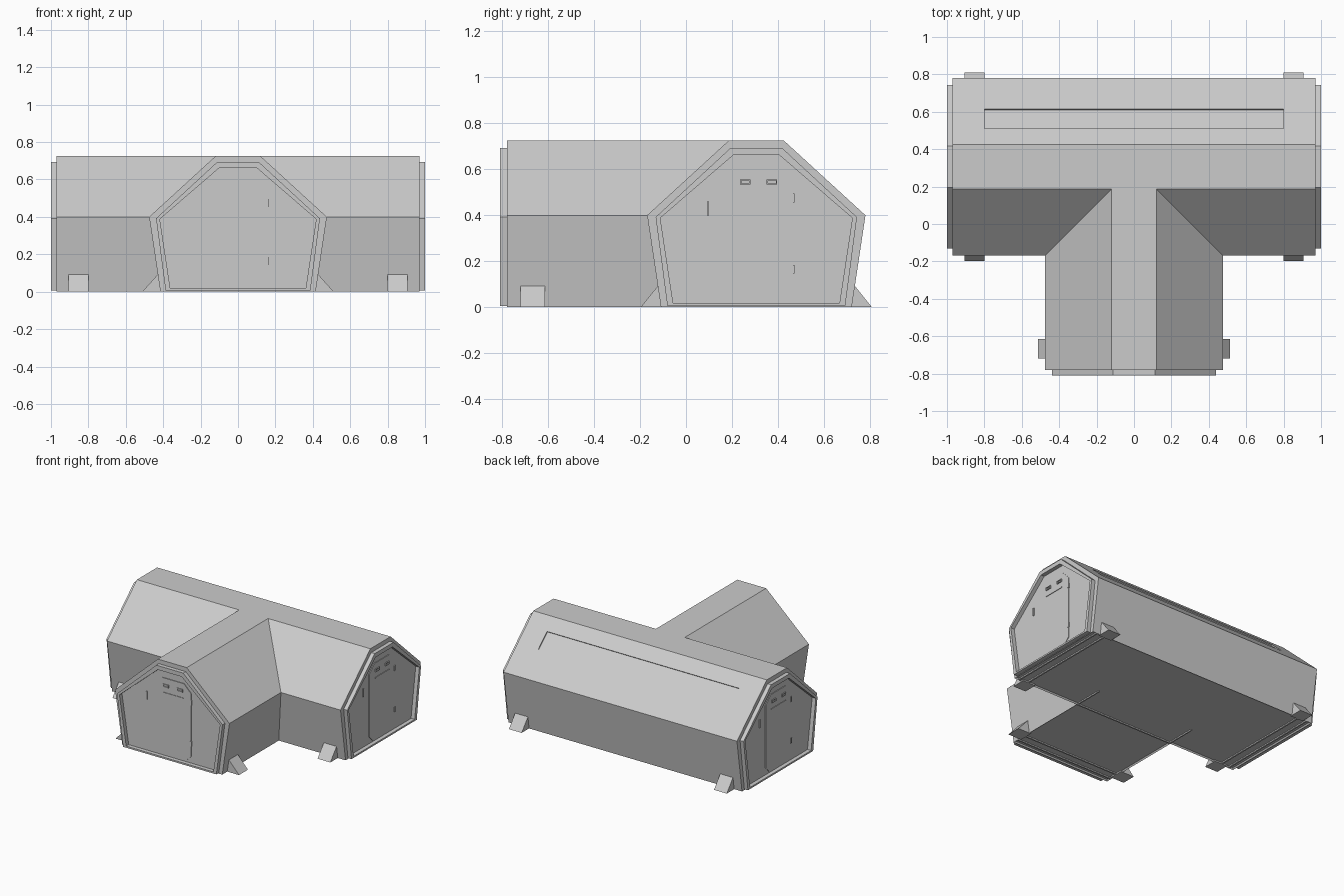
import bpy, bmesh, math
from mathutils import Matrix, Vector

if "Cube" in bpy.data.objects:
    bpy.data.objects.remove(bpy.data.objects["Cube"])

CY = 0.306                      # y of the long hall's centre line
END, STEM = 0.97, -0.78         # ends of the hall and of the front wing
SEC = [(0.415, 0.0), (0.475, 0.40), (0.12, 0.725)]   # half-width, height


def finish(bm, name, mat=Matrix()):
    bmesh.ops.remove_doubles(bm, verts=bm.verts, dist=1e-5)
    bmesh.ops.recalc_face_normals(bm, faces=bm.faces)
    me = bpy.data.meshes.new(name)
    bm.to_mesh(me)
    bm.free()
    ob = bpy.data.objects.new(name, me)
    ob.matrix_world = mat
    bpy.context.collection.objects.link(ob)
    return ob


def face(bm, pts):
    return bm.faces.new([bm.verts.new(p) for p in pts])


def prism(name, pts, d0, d1, mat=Matrix()):
    """Extrude an x-z outline outwards (towards local -y)."""
    bm = bmesh.new()
    f = face(bm, [(x, -d0, z) for x, z in pts])
    r = bmesh.ops.extrude_face_region(bm, geom=[f], use_keep_orig=True)
    vs = [g for g in r["geom"] if isinstance(g, bmesh.types.BMVert)]
    bmesh.ops.translate(bm, verts=vs, vec=(0, d0 - d1, 0))
    return finish(bm, name, mat)


def ring(name, outer, inner, d0, d1, mat):
    """Frame between two x-z outlines."""
    bm = bmesh.new()
    loops = [[(x, -d, z) for x, z in p]
             for p, d in ((outer, d0), (outer, d1), (inner, d1), (inner, d0))]
    n = len(outer)
    for a, b in zip(loops, loops[1:] + loops[:1]):
        for i in range(n):
            j = (i + 1) % n
            face(bm, [a[i], a[j], b[j], b[i]])
    return finish(bm, name, mat)


def rect(x, z, w, h):
    return [(x - w / 2, z - h / 2), (x + w / 2, z - h / 2),
            (x + w / 2, z + h / 2), (x - w / 2, z + h / 2)]


def hexa(bottom, z0, mid, zm, top, zt):
    right = [(bottom, z0), (mid, zm), (top, zt)]
    return right + [(-x, z) for x, z in reversed(right)]


def place(x, y, deg):
    return Matrix.Translation((x, y, 0)) @ Matrix.Rotation(math.radians(deg), 4, 'Z')


# T-shaped shell: mitred wall and roof strips sharing one section
def build_shell():
    bm = bmesh.new()
    for (h, z), (k, w) in zip(SEC, SEC[1:]):
        for s in (-1, 1):
            face(bm, [(s * END, CY - h, z), (s * h, CY - h, z),
                      (s * k, CY - k, w), (s * END, CY - k, w)])
            face(bm, [(s * h, STEM, z), (s * h, CY - h, z),
                      (s * k, CY - k, w), (s * k, STEM, w)])
        face(bm, [(-END, CY + h, z), (END, CY + h, z),
                  (END, CY + k, w), (-END, CY + k, w)])
    for h, z in (SEC[0], SEC[2]):
        face(bm, [(-END, CY - h, z), (-h, CY - h, z), (-h, STEM, z), (h, STEM, z),
                  (h, CY - h, z), (END, CY - h, z), (END, CY + h, z), (-END, CY + h, z)])
    outline = hexa(*SEC[0], *SEC[1], *SEC[2])
    face(bm, [(x, STEM, z) for x, z in outline])
    for s in (-1, 1):
        face(bm, [(s * END, CY + x, z) for x, z in outline])
    bmesh.ops.remove_doubles(bm, verts=bm.verts, dist=1e-5)
    bmesh.ops.recalc_face_normals(bm, faces=bm.faces)
    roof = next(f for f in bm.faces if f.normal.y > 0.3 and f.normal.z > 0.3)
    floor = next(f for f in bm.faces if f.normal.z < -0.9)
    # shallow slot in the rear roof
    normal = roof.normal.copy()
    bmesh.ops.inset_individual(bm, faces=[roof], thickness=0.05)
    mid_y = roof.calc_center_median().y
    for v in roof.verts:
        y = 0.51 if v.co.y < mid_y else 0.615
        z = 0.725 - (y - CY - 0.12) * 0.325 / 0.355
        v.co = Vector((math.copysign(0.798, v.co.x), y, z))
    slot = bmesh.ops.extrude_discrete_faces(bm, faces=[roof])["faces"][0]
    bmesh.ops.translate(bm, verts=list(slot.verts), vec=normal * -0.008)
    # floor slightly raised inside the wall edges
    bmesh.ops.inset_region(bm, faces=[floor], thickness=0.012)
    bmesh.ops.translate(bm, verts=list(floor.verts), vec=(0, 0, 0.01))
    finish(bm, "shell")


build_shell()

# End walls: raised frame, door and fittings on each of the three ends
ENDS = {"front": place(0, STEM, 0), "right": place(END, CY, 90), "left": place(-END, CY, -90)}
FRAME_OUT = hexa(0.387, 0.006, 0.438, 0.392, 0.112, 0.693)
FRAME_IN = hexa(0.362, 0.018, 0.418, 0.388, 0.10, 0.662)
DOOR = [(-0.14, 0.07), (-0.10, 0.03), (0.12, 0.03), (0.16, 0.07),
        (0.16, 0.54), (0.10, 0.60), (-0.08, 0.60), (-0.14, 0.54)]
for side, m in ENDS.items():
    ring(side + "_frame", FRAME_OUT, FRAME_IN, 0, 0.03, m)
    prism(side + "_door", DOOR, 0, 0.005, m)
    for i, x in enumerate((-0.048, 0.068)):
        ring(f"{side}_window_{i}", rect(x, 0.545, 0.046, 0.022),
             rect(x, 0.545, 0.034, 0.012), 0.004, 0.012, m)
    for i, z in enumerate((0.165, 0.475)):
        prism(f"{side}_hinge_{i}", rect(0.16, z, 0.012, 0.038), 0, 0.009, m)
    prism(side + "_door_rail", rect(0.01, 0.49, 0.17, 0.006), 0.004, 0.009, m)
    prism(side + "_handle", rect(-0.21, 0.43, 0.008, 0.06), 0, 0.007, m)


# Wedge feet along the walls
def foot(name, reach, m):
    pts = [(0.40, 0), (reach, 0), (0.429, 0.092), (0.40, 0.092)]
    prism(name, pts, -0.053, 0.053, m @ Matrix.Rotation(math.radians(-90), 4, 'Z'))


for s, tag in ((-1, "left"), (1, "right")):
    foot("foot_front_" + tag, 0.503, place(s * 0.852, CY, 0))
    foot("foot_rear_" + tag, 0.503, place(s * 0.852, CY, 180))
    foot("foot_wing_" + tag, 0.512, place(0, -0.667, s * 90))


# Thin rails under the floor
def rail(name, x0, x1, y0, y1):
    prism(name, [(x0, 0.001), (x1, 0.001), (x1, 0.014), (x0, 0.014)], -y0, -y1)


for s, tag in ((-1, "left"), (1, "right")):
    for i, x in enumerate((0.93, 0.86)):
        rail(f"floor_rail_{tag}_{i}", s * x - 0.006, s * x + 0.006, CY - 0.41, CY + 0.41)
    rail("floor_joint_" + tag, s * 0.41 - 0.005, s * 0.41 + 0.005, -0.11, 0.12)
for i, y in enumerate((-0.74, -0.67, -0.11)):
    rail(f"floor_rail_wing_{i}", -0.41, 0.41, y - 0.006, y + 0.006)
